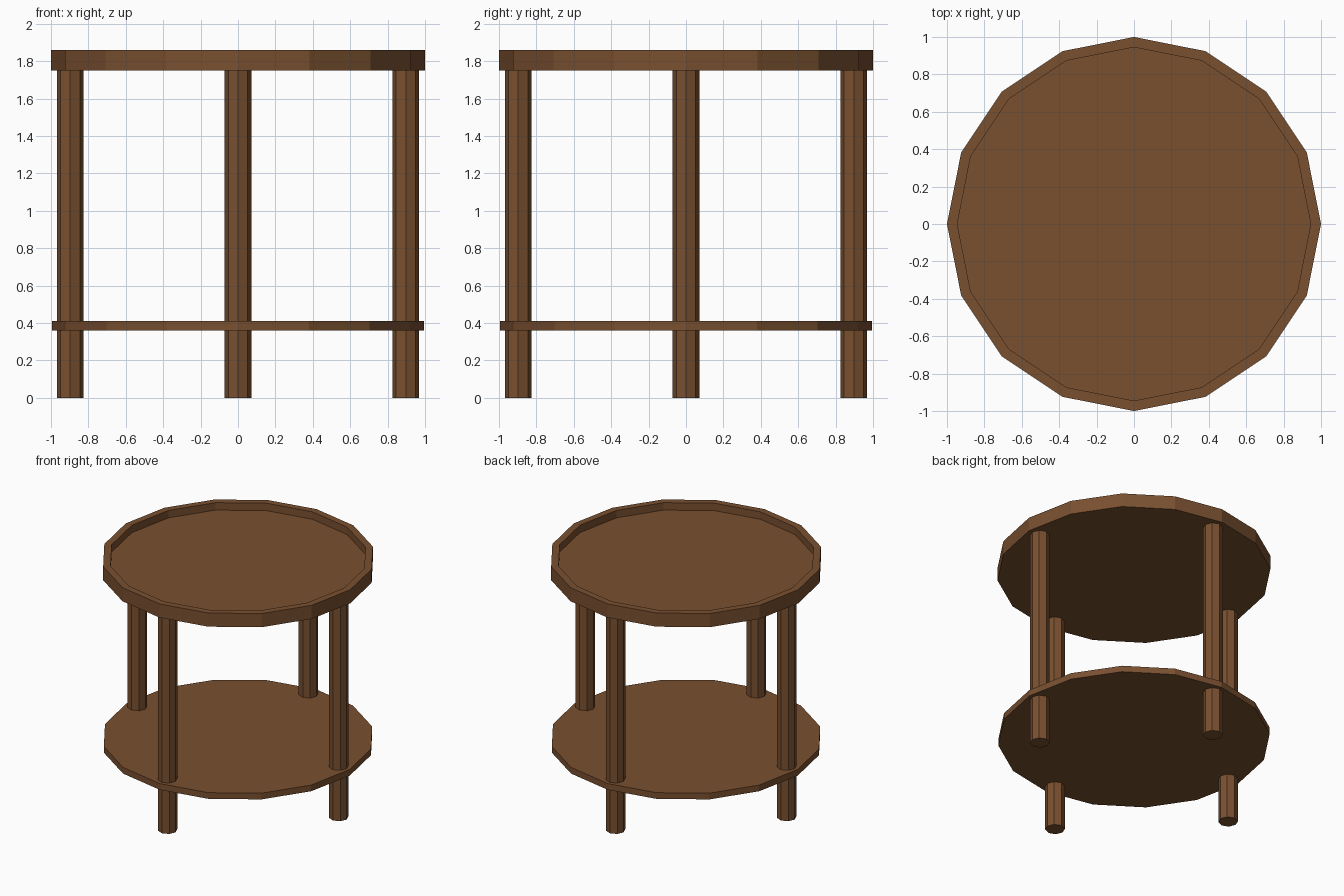
import bpy, bmesh, math

if "Cube" in bpy.data.objects:
    bpy.data.objects.remove(bpy.data.objects["Cube"])

wood = bpy.data.materials.new("brown wood")
wood.diffuse_color = (0.19, 0.079, 0.029, 1)
wood.use_nodes = True
wood.node_tree.nodes["Principled BSDF"].inputs["Base Color"].default_value = wood.diffuse_color


def prism(name, sides, radius, z0, z1, x=0, y=0, recess=None):
    """Upright flat-sided cylinder, optionally with (inner radius, floor z) sunk in the top."""
    rings = [(radius, z0), (radius, z1)]
    if recess:
        rings += [(recess[0], z1), recess]
    bm = bmesh.new()
    loops = []
    for r, z in rings:
        loops.append([bm.verts.new((r * math.cos(2 * math.pi * i / sides),
                                    r * math.sin(2 * math.pi * i / sides), z))
                      for i in range(sides)])
    for a, b in zip(loops, loops[1:]):
        for i in range(sides):
            j = (i + 1) % sides
            bm.faces.new((a[i], a[j], b[j], b[i]))
    bm.faces.new(loops[0][::-1])
    bm.faces.new(loops[-1])
    mesh = bpy.data.meshes.new(name)
    bm.to_mesh(mesh)
    bm.free()
    mesh.materials.append(wood)
    obj = bpy.data.objects.new(name, mesh)
    obj.location = (x, y, 0)
    bpy.context.collection.objects.link(obj)
    return obj


# Tray top with raised rim
prism("table_top", 16, 1.0, 1.75, 1.86, recess=(0.945, 1.80))

# Lower shelf
prism("lower_shelf", 16, 0.995, 0.36, 0.41)

# Four octagonal legs
for name, x, y in (("front_leg", 0, -1), ("right_leg", 1, 0),
                   ("back_leg", 0, 1), ("left_leg", -1, 0)):
    prism(name, 8, 0.072, 0, 1.75, 0.897 * x, 0.897 * y)
